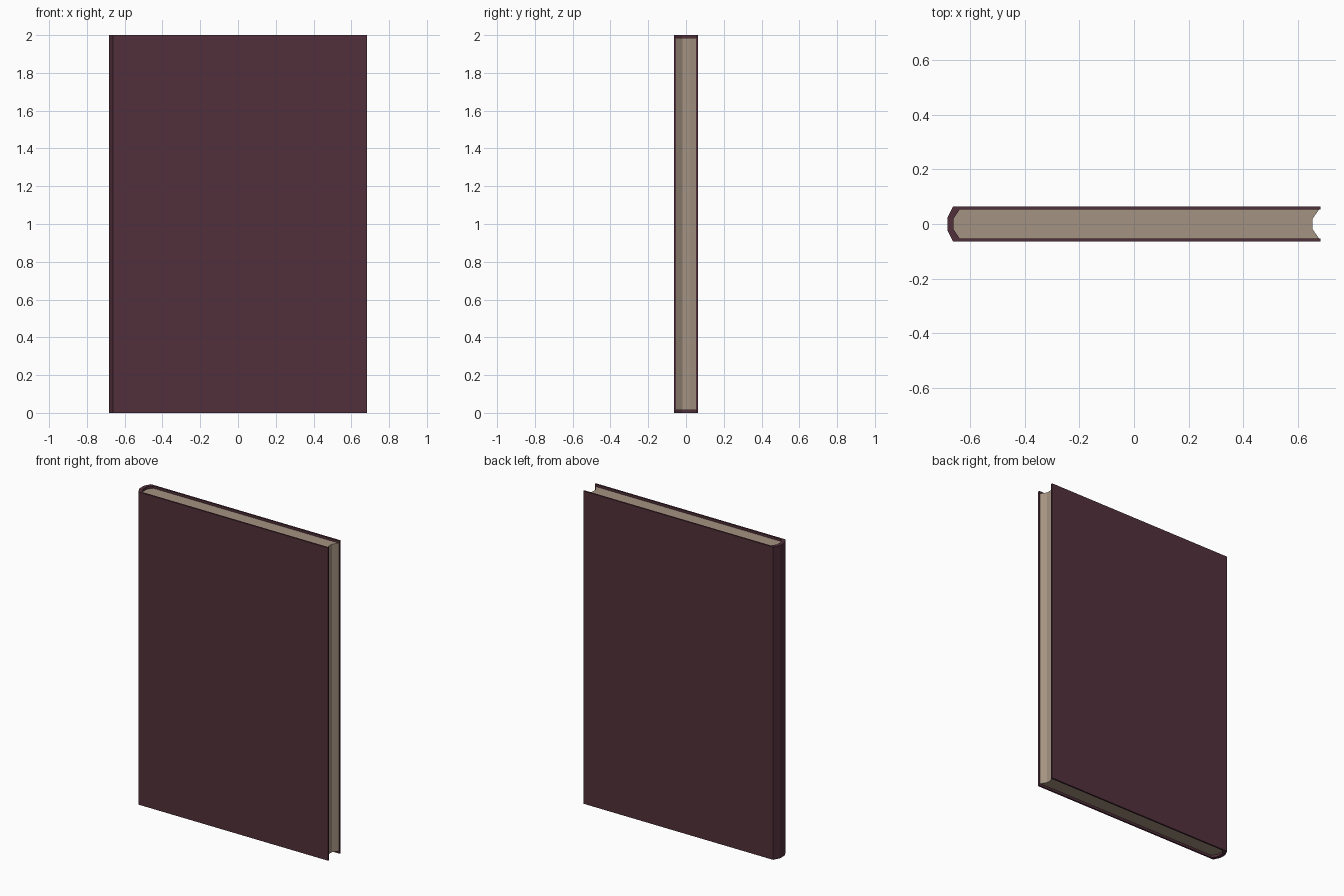
import bpy
import bmesh

if "Cube" in bpy.data.objects:
    bpy.data.objects.remove(bpy.data.objects["Cube"])


def material(name, color):
    mat = bpy.data.materials.new(name)
    mat.diffuse_color = (*color, 1)
    mat.use_nodes = True
    mat.node_tree.nodes["Principled BSDF"].inputs["Base Color"].default_value = mat.diffuse_color
    return mat


def extrude_profile(name, half, z0, z1, mat):
    """Mirror a half outline (y > 0) across y = 0 and extrude it along z."""
    outline = half + [(x, -y) for x, y in reversed(half)]
    bm = bmesh.new()
    base = bm.faces.new([bm.verts.new((x, y, z0)) for x, y in outline])
    top = bmesh.ops.extrude_face_region(bm, geom=[base])["geom"]
    verts = [v for v in top if isinstance(v, bmesh.types.BMVert)]
    bmesh.ops.translate(bm, verts=verts, vec=(0, 0, z1 - z0))
    bmesh.ops.recalc_face_normals(bm, faces=bm.faces)
    mesh = bpy.data.meshes.new(name)
    bm.to_mesh(mesh)
    bm.free()
    mesh.materials.append(mat)
    obj = bpy.data.objects.new(name, mesh)
    bpy.context.collection.objects.link(obj)
    return obj


HEIGHT = 2.0
INSET = 0.015

# Cover: two boards wrapped round a faceted spine
cover_half = [(-0.682, 0.022), (-0.661, 0.064), (0.682, 0.064),
              (0.682, 0.053), (-0.637, 0.053), (-0.659, 0.020)]
extrude_profile("cover", cover_half, 0, HEIGHT,
                material("cover_cloth", (0.085, 0.03, 0.043)))

# Page block: rounded at the spine, hollow at the fore edge
page_half = [(-0.659, 0.020), (-0.637, 0.053), (0.676, 0.053), (0.652, 0.018)]
extrude_profile("pages", page_half, INSET, HEIGHT - INSET,
                material("paper", (0.37, 0.29, 0.22)))
